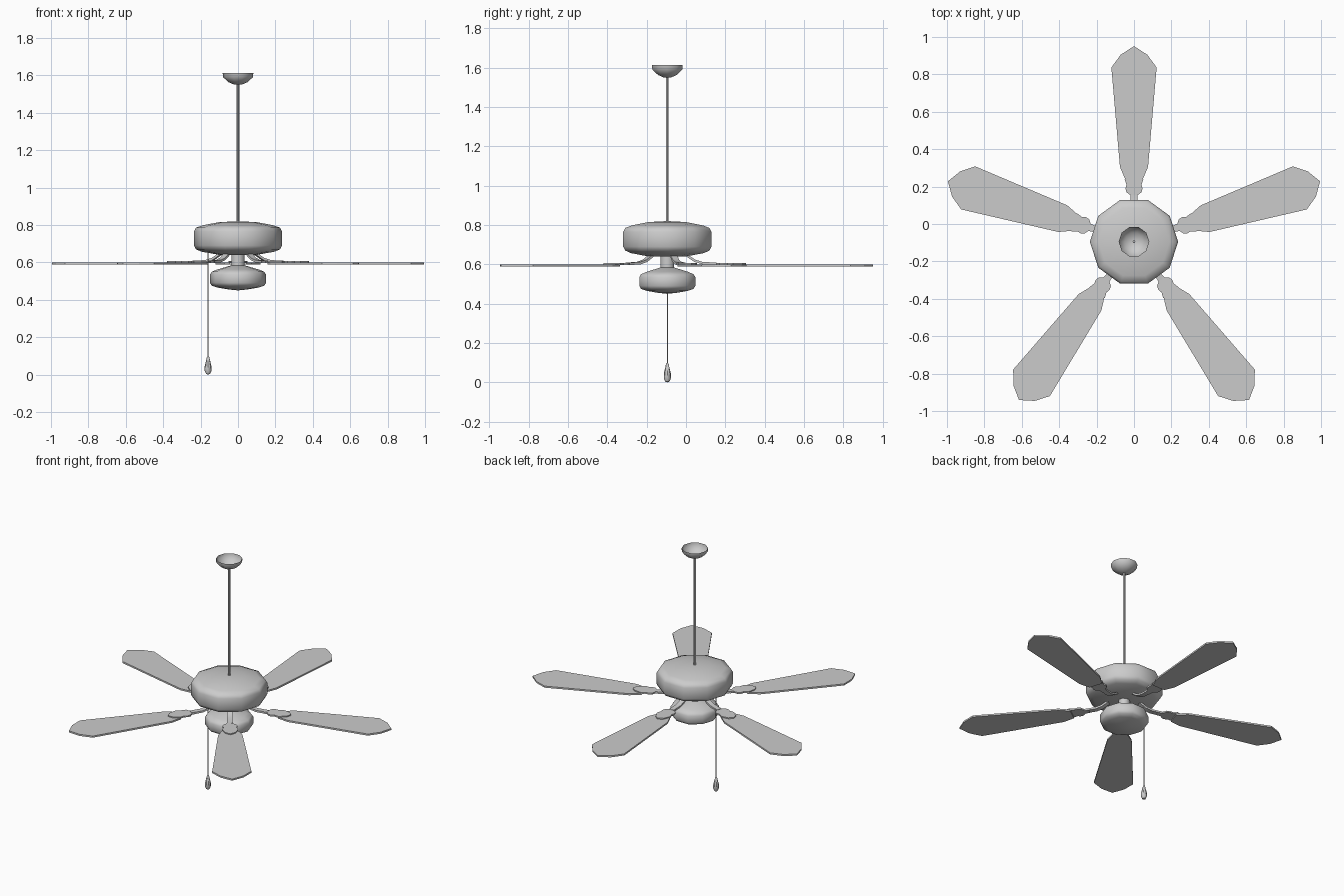
import bpy, bmesh, math
from mathutils import Matrix, Vector

if "Cube" in bpy.data.objects:
    bpy.data.objects.remove(bpy.data.objects["Cube"])

CY = -0.095  # fan axis position in y


def finish(name, bm, smooth=True):
    bmesh.ops.recalc_face_normals(bm, faces=bm.faces)
    me = bpy.data.meshes.new(name)
    bm.to_mesh(me)
    bm.free()
    ob = bpy.data.objects.new(name, me)
    bpy.context.collection.objects.link(ob)
    if smooth:
        bpy.ops.object.select_all(action='DESELECT')
        ob.select_set(True)
        bpy.context.view_layer.objects.active = ob
        bpy.ops.object.shade_smooth_by_angle(angle=math.radians(42))
    return ob


def lathe(name, profile, sides=10, x=0.0):
    """Revolve (radius, z) points around a vertical axis; r = 0 gives a pole."""
    bm = bmesh.new()
    rings = []
    for r, z in profile:
        n = 1 if r == 0 else sides
        rings.append([bm.verts.new((x + r * math.cos(2 * math.pi * i / sides),
                                    CY + r * math.sin(2 * math.pi * i / sides), z))
                      for i in range(n)])
    for a, b in zip(rings, rings[1:]):
        for i in range(sides):
            j = (i + 1) % sides
            quad = [a[i % len(a)], a[j % len(a)], b[j % len(b)], b[i % len(b)]]
            bm.faces.new(list(dict.fromkeys(quad)))
    return finish(name, bm)


def plate(name, half, z0, z1, turn):
    """Flat symmetric plate from (radius, half width) points."""
    pts = [(r, w) for r, w in half] + [(r, -w) for r, w in reversed(half) if w > 0]
    bm = bmesh.new()
    face = bm.faces.new([bm.verts.new((r, w, z0)) for r, w in pts])
    ext = bmesh.ops.extrude_face_region(bm, geom=[face])
    for v in ext['geom']:
        if isinstance(v, bmesh.types.BMVert):
            v.co.z = z1
    bm.transform(turn)
    return finish(name, bm, False)


def arm(name, path, hw, t, turn):
    """Curved strap following (radius, z) points."""
    bm = bmesh.new()
    rings = []
    for i, (r, z) in enumerate(path):
        p, q = path[max(i - 1, 0)], path[min(i + 1, len(path) - 1)]
        d = Vector((q[0] - p[0], q[1] - p[1])).normalized()
        nx, nz = -d.y * t, d.x * t
        rings.append([bm.verts.new((r + s * nx, w, z + s * nz))
                      for s, w in ((-1, -hw), (-1, hw), (1, hw), (1, -hw))])
    for a, b in zip(rings, rings[1:]):
        for i in range(4):
            j = (i + 1) % 4
            bm.faces.new((a[i], a[j], b[j], b[i]))
    bm.faces.new(rings[0])
    bm.faces.new(rings[-1])
    bm.transform(turn)
    return finish(name, bm)


# ceiling canopy: open bowl, and the down rod
lathe("canopy", [(0.082, 1.613), (0.08, 1.59), (0.05, 1.563), (0.02, 1.55), (0, 1.55)])
lathe("down_rod", [(0, 1.56), (0.008, 1.56), (0.008, 0.81), (0, 0.81)], 6)

# motor housing, neck and lower switch housing
lathe("motor_housing", [(0, 0.82), (0.10, 0.815), (0.19, 0.798), (0.225, 0.785), (0.236, 0.765),
                        (0.236, 0.69), (0.225, 0.67), (0.195, 0.657), (0.10, 0.64), (0, 0.64)])
lathe("neck", [(0.036, 0.645), (0.036, 0.57)])
lathe("switch_housing", [(0, 0.585), (0.04, 0.583), (0.11, 0.562), (0.14, 0.55), (0.15, 0.535),
                         (0.15, 0.49), (0.14, 0.475), (0.11, 0.465), (0.05, 0.455), (0, 0.45)])

# pull chain and teardrop fob
lathe("pull_chain", [(0.003, 0.66), (0.003, 0.09)], 5, -0.16)
lathe("pull_fob", [(0, 0.1), (0.006, 0.095), (0.018, 0.045), (0.018, 0.02), (0.011, 0.004), (0, 0)], 8, -0.16)

# five blades with their brackets and arms
blade = [(0.33, 0.045), (0.40, 0.075), (0.932, 0.121), (1.0, 0.071), (1.046, 0)]
bracket = [(0.22, 0.017), (0.25, 0.02), (0.265, 0.04), (0.285, 0.046), (0.305, 0.04), (0.335, 0.05), (0.38, 0.03), (0.40, 0)]
path = [(0.09, 0.652), (0.11, 0.638), (0.14, 0.618), (0.18, 0.606), (0.25, 0.603)]
for k in range(5):
    turn = Matrix.Translation((0, CY, 0)) @ Matrix.Rotation(math.radians(90 + 72 * k), 4, 'Z')
    plate(f"blade_{k + 1}", blade, 0.589, 0.600, turn)
    plate(f"blade_bracket_{k + 1}", bracket, 0.597, 0.607, turn)
    arm(f"blade_arm_{k + 1}", path, 0.017, 0.006, turn)
